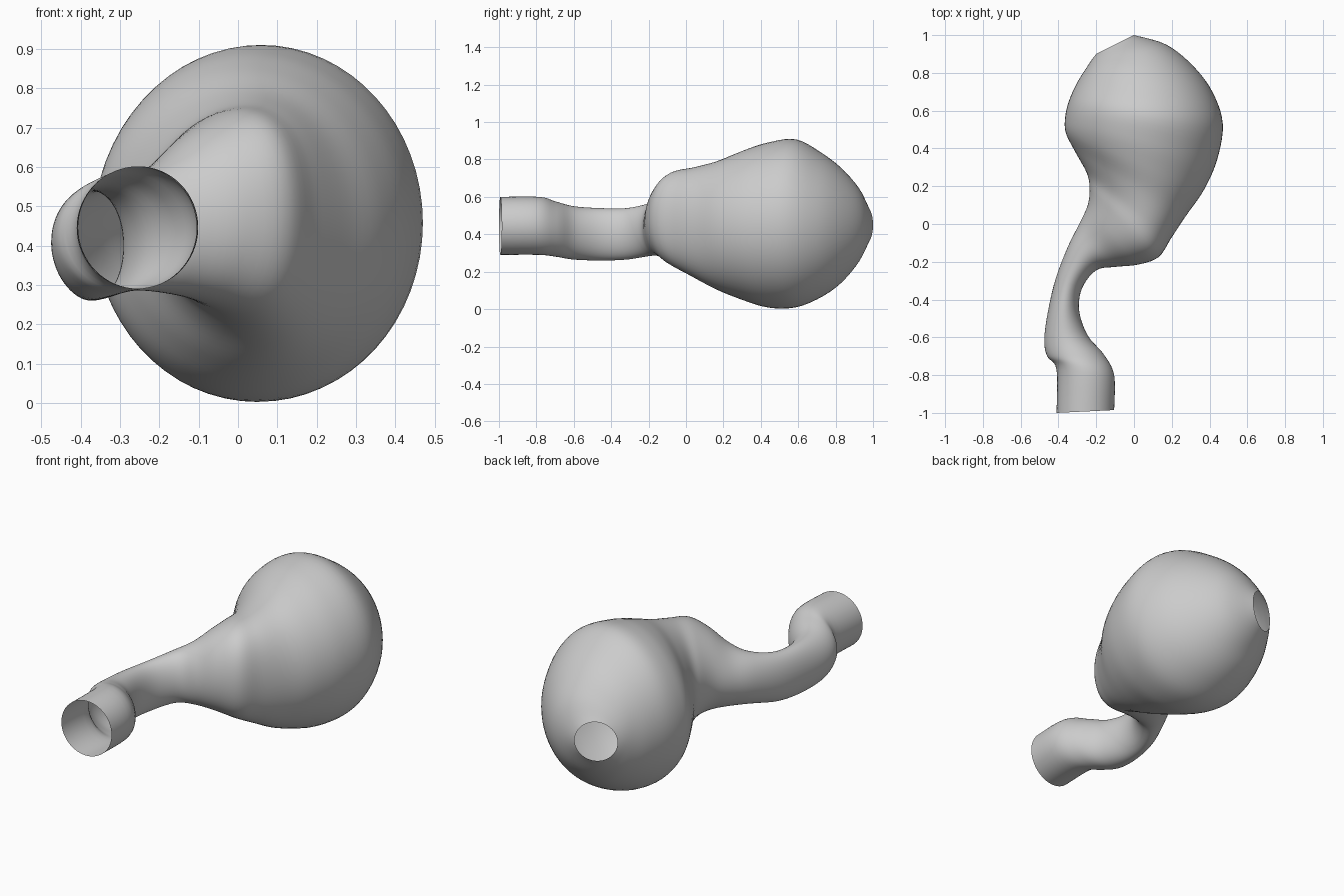
import bpy
import bmesh
import math
from mathutils import Vector

cube = bpy.data.objects.get("Cube")
if cube:
    bpy.data.objects.remove(cube, do_unlink=True)

SIDES = 64   # points around each ring
STEPS = 5    # rings between two sections

# Cross-sections: right edge x, y; left edge x, y; bottom z, top z; lean to the left
SECTIONS = [
    # round mouth
    (-.41, -1, -.105, -.985, .29, .6, 0),
    (-.41, -.77, -.105, -.8, .29, .6, 0),
    # bent tube
    (-.46, -.7, -.16, -.69, .28, .575, 0),
    (-.475, -.61, -.245, -.59, .265, .55, 0),
    (-.455, -.46, -.29, -.46, .26, .54, 0),
    (-.415, -.29, -.275, -.34, .265, .54, 0),
    (-.35, -.12, -.2, -.245, .285, .57, .05),
    # flare into the bulb
    (-.29, 0, -.1, -.227, .28, .615, .1),
    (-.245, .1, .02, -.215, .26, .69, .15),
    (-.235, .19, .13, -.175, .225, .74, .22),
    (-.25, .27, .2, -.07, .17, .76, .22),
    (-.31, .38, .28, .05, .1, .795, .15),
    # bulb
    (-.36, .48, .37, .18, .045, .85, .05),
    (-.365, .56, .44, .34, .007, .893, 0),
    (-.345, .65, .47, .53, .01, .907, 0),
    (-.3, .75, .415, .7, .065, .835, 0),
    (-.25, .83, .31, .84, .145, .75, 0),
    (-.22, .875, .17, .95, .245, .655, .05),
    # small rear opening
    (-.2, .9, 0, 1, .34, .56, 0),
]


def spline(p, q, r, s, t):
    """Smooth interpolation from q to r."""
    return [(2 * b + (c - a) * t + (2 * a - 5 * b + 4 * c - d) * t ** 2
             + (3 * b - a - 3 * c + d) * t ** 3) / 2
            for a, b, c, d in zip(p, q, r, s)]


def refined(sections):
    last = len(sections) - 1
    for i in range(last):
        around = [sections[min(max(i + k, 0), last)] for k in (-1, 0, 1, 2)]
        for step in range(STEPS):
            yield spline(*around, step / STEPS)
    yield sections[last]


def add_ring(bm, section):
    """Upright egg shape spanning the two edges and the two heights."""
    rx, ry, lx, ly, low, high, lean = section
    mid = Vector(((rx + lx) / 2, (ry + ly) / 2, (low + high) / 2))
    across = Vector(((lx - rx) / 2, (ly - ry) / 2, 0))
    up = Vector((0, 0, (high - low) / 2))
    angles = [math.tau * k / SIDES for k in range(SIDES)]
    return [bm.verts.new(mid + across * (math.cos(a) + lean * math.sin(a) ** 2)
                         + up * math.sin(a)) for a in angles]


# Open, hollow skin lofted through the rings
bm = bmesh.new()
rings = [add_ring(bm, s) for s in refined(SECTIONS)]
for near, far in zip(rings, rings[1:]):
    for k in range(SIDES):
        n = (k + 1) % SIDES
        bm.faces.new((near[k], near[n], far[n], far[k]))
bm.normal_update()
# Make the skin face outward
if sum(f.normal.dot(f.calc_center_median() - Vector((.06, .5, .45)))
       for f in bm.faces if f.calc_center_median().y > .5) < 0:
    bmesh.ops.reverse_faces(bm, faces=bm.faces[:])

mesh = bpy.data.meshes.new("hollow_bulb_and_tube")
bm.to_mesh(mesh)
bm.free()
skin = bpy.data.objects.new("hollow_bulb_and_tube", mesh)
bpy.context.collection.objects.link(skin)

# Plain grey skin
grey = bpy.data.materials.new("light_grey")
grey.use_nodes = True
grey.diffuse_color = (.6, .6, .6, 1)
grey.node_tree.nodes["Principled BSDF"].inputs["Base Color"].default_value = (.6, .6, .6, 1)
mesh.materials.append(grey)

bpy.ops.object.select_all(action='DESELECT')
skin.select_set(True)
bpy.context.view_layer.objects.active = skin
bpy.ops.object.shade_smooth_by_angle(angle=math.radians(50))
